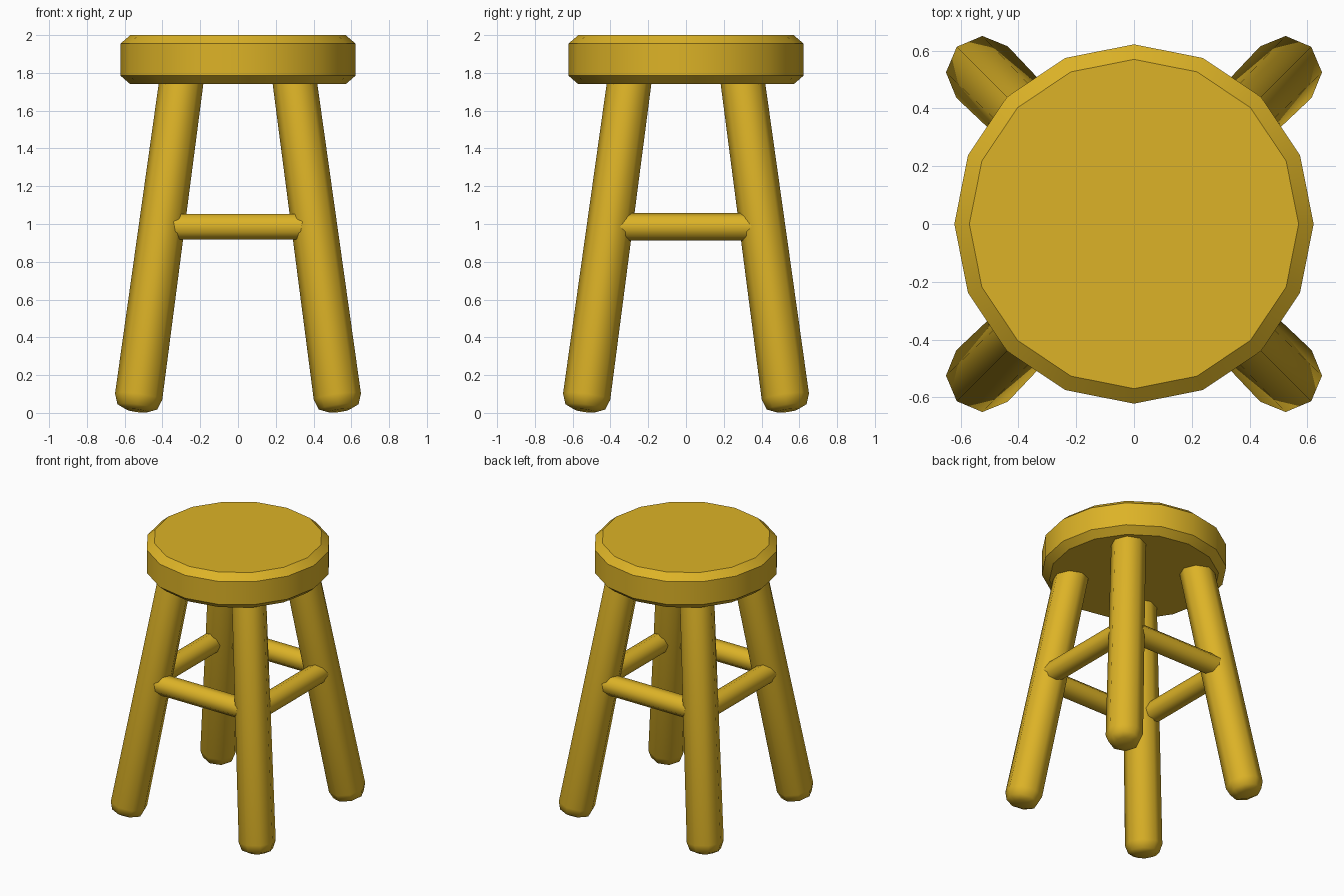
import bpy, bmesh, math
from mathutils import Vector

if "Cube" in bpy.data.objects:
    bpy.data.objects.remove(bpy.data.objects["Cube"])

wood = bpy.data.materials.new("wood")
wood.diffuse_color = (0.72, 0.45, 0.02, 1)
wood.use_nodes = True
wood.node_tree.nodes["Principled BSDF"].inputs["Base Color"].default_value = wood.diffuse_color


def lathe(name, profile, sides, start, direction, smooth, turn=0.0):
    """Capped round part: profile is (radius, distance) along direction from start."""
    rot = Vector((0, 0, 1)).rotation_difference(Vector(direction).normalized())
    bm = bmesh.new()
    rings = []
    for r, d in profile:
        ring = []
        for i in range(sides):
            a = turn + 2 * math.pi * i / sides
            p = Vector((r * math.cos(a), r * math.sin(a), d))
            ring.append(bm.verts.new(Vector(start) + rot @ p))
        rings.append(ring)
    for low, high in zip(rings, rings[1:]):
        for i in range(sides):
            j = (i + 1) % sides
            bm.faces.new((low[i], low[j], high[j], high[i]))
    bm.faces.new(rings[0][::-1])
    bm.faces.new(rings[-1])
    mesh = bpy.data.meshes.new(name)
    bm.to_mesh(mesh)
    bm.free()
    mesh.materials.append(wood)
    ob = bpy.data.objects.new(name, mesh)
    bpy.context.collection.objects.link(ob)
    bpy.ops.object.select_all(action='DESELECT')
    bpy.context.view_layer.objects.active = ob
    ob.select_set(True)
    bpy.ops.object.shade_smooth_by_angle(angle=math.radians(smooth))
    return ob


# Round seat with chamfered rims
lathe("seat", [(0.57, 1.74), (0.622, 1.785), (0.622, 1.955), (0.57, 2.0)],
      16, (0, 0, 0), (0, 0, 1), 30)

# Four splayed, slightly tapered legs with rounded feet
leg_profile = [(0.06, 0), (0.106, 0.02), (0.126, 0.075), (0.117, 1.8)]
for sy, end in ((-1, "front"), (1, "back")):
    for sx, side in ((-1, "left"), (1, "right")):
        lathe(f"{end}_{side}_leg", leg_profile, 8,
              (sx * 0.536, sy * 0.536, 0.012),
              (-sx * 0.1355, -sy * 0.1355, 1), 60)

# Four rungs, one on each side, set slightly outside the leg centres
rung_profile = [(0.073, 0), (0.073, 0.76)]
for s, x_name, y_name in ((-1, "front", "left"), (1, "back", "right")):
    lathe(f"{x_name}_rung", rung_profile, 8, (-0.38, s * 0.43, 0.985),
          (1, 0, 0), 60, math.pi / 8)
    lathe(f"{y_name}_rung", rung_profile, 8, (s * 0.43, -0.38, 0.985),
          (0, 1, 0), 60)
